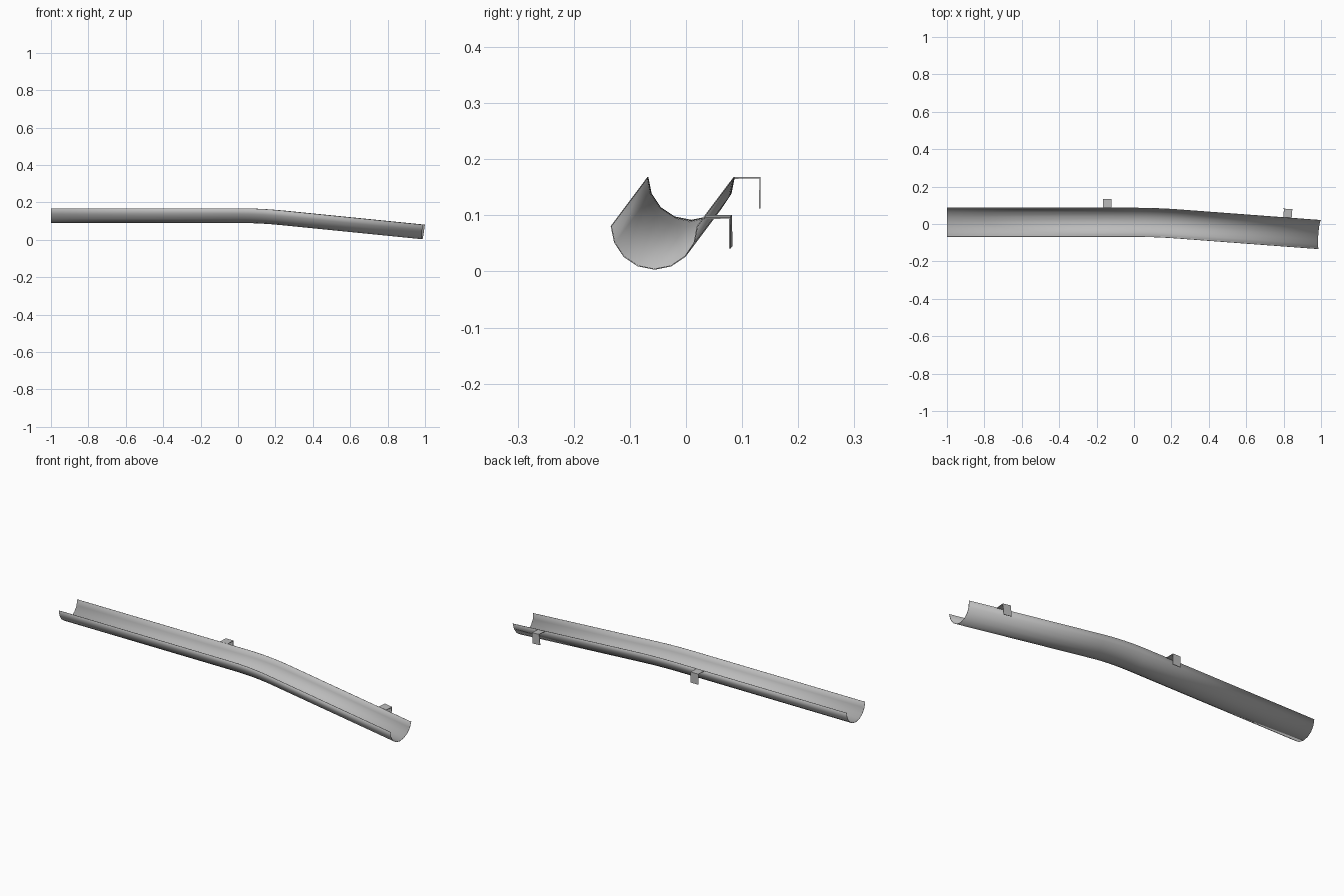
import bpy
import bmesh
from math import pi, sin, cos, radians
from mathutils import Vector, Matrix

if "Cube" in bpy.data.objects:
    bpy.data.objects.remove(bpy.data.objects["Cube"], do_unlink=True)

RADIUS = 0.078
SEGMENTS = 8
BEND = 0.24                              # length of the curved stretch
SLOPE = Vector((1, -0.075, -0.1))        # direction of the lower run
START = Vector((0, 0.009, 0.168))        # rim centre where the bend starts

metal = bpy.data.materials.new("zinc grey")
metal.use_nodes = True
grey = (0.5, 0.5, 0.5, 1)
metal.diffuse_color = grey
metal.node_tree.nodes["Principled BSDF"].inputs["Base Color"].default_value = grey


def frame(x):
    """Matrix at x on the centre line, its x axis along the gutter."""
    t = min(max(x / BEND, 0), 1)
    drop = BEND * t * t / 2 + max(x - BEND, 0)
    place = START + Vector((x, SLOPE.y * drop, SLOPE.z * drop))
    along = Vector((1, SLOPE.y * t, SLOPE.z * t)).normalized()
    side = Vector((0, 0, 1)).cross(along).normalized()
    up = along.cross(side)
    turn = Matrix((along, side, up)).transposed().to_4x4()
    return Matrix.Translation(place) @ turn


def make_object(name, bm, thickness):
    mesh = bpy.data.meshes.new(name)
    bm.to_mesh(mesh)
    bm.free()
    mesh.materials.append(metal)
    obj = bpy.data.objects.new(name, mesh)
    bpy.context.collection.objects.link(obj)
    solid = obj.modifiers.new("sheet thickness", "SOLIDIFY")
    solid.thickness = thickness
    solid.offset = -1
    return obj


def sheet(rows):
    """Skin a grid of points."""
    bm = bmesh.new()
    grid = [[bm.verts.new(p) for p in row] for row in rows]
    for a, b in zip(grid, grid[1:]):
        for i in range(len(a) - 1):
            bm.faces.new((a[i], a[i + 1], b[i + 1], b[i]))
    return bm


# Half-round channel swept along the bent centre line
stations = [-1] + [BEND * i / 8 for i in range(9)] + [0.993]
arc = [pi + pi * i / SEGMENTS for i in range(SEGMENTS + 1)]
rows = [[frame(x) @ Vector((0, RADIUS * cos(a), RADIUS * sin(a))) for a in arc]
        for x in stations]
channel = make_object("gutter_channel", sheet(rows), 0.002)
bpy.context.view_layer.objects.active = channel
channel.select_set(True)
bpy.ops.object.shade_smooth_by_angle(angle=radians(40))

# Folded wall brackets hooked on the rear rim
fold = [(RADIUS - 0.001, 0), (RADIUS + 0.046, 0), (RADIUS + 0.046, -0.056)]
for name, x in (("upper_wall_bracket", -0.143), ("lower_wall_bracket", 0.815)):
    rows = [[frame(x) @ Vector((dx, y, z)) for y, z in fold]
            for dx in (0.0225, -0.0225)]
    make_object(name, sheet(rows), 0.003)
